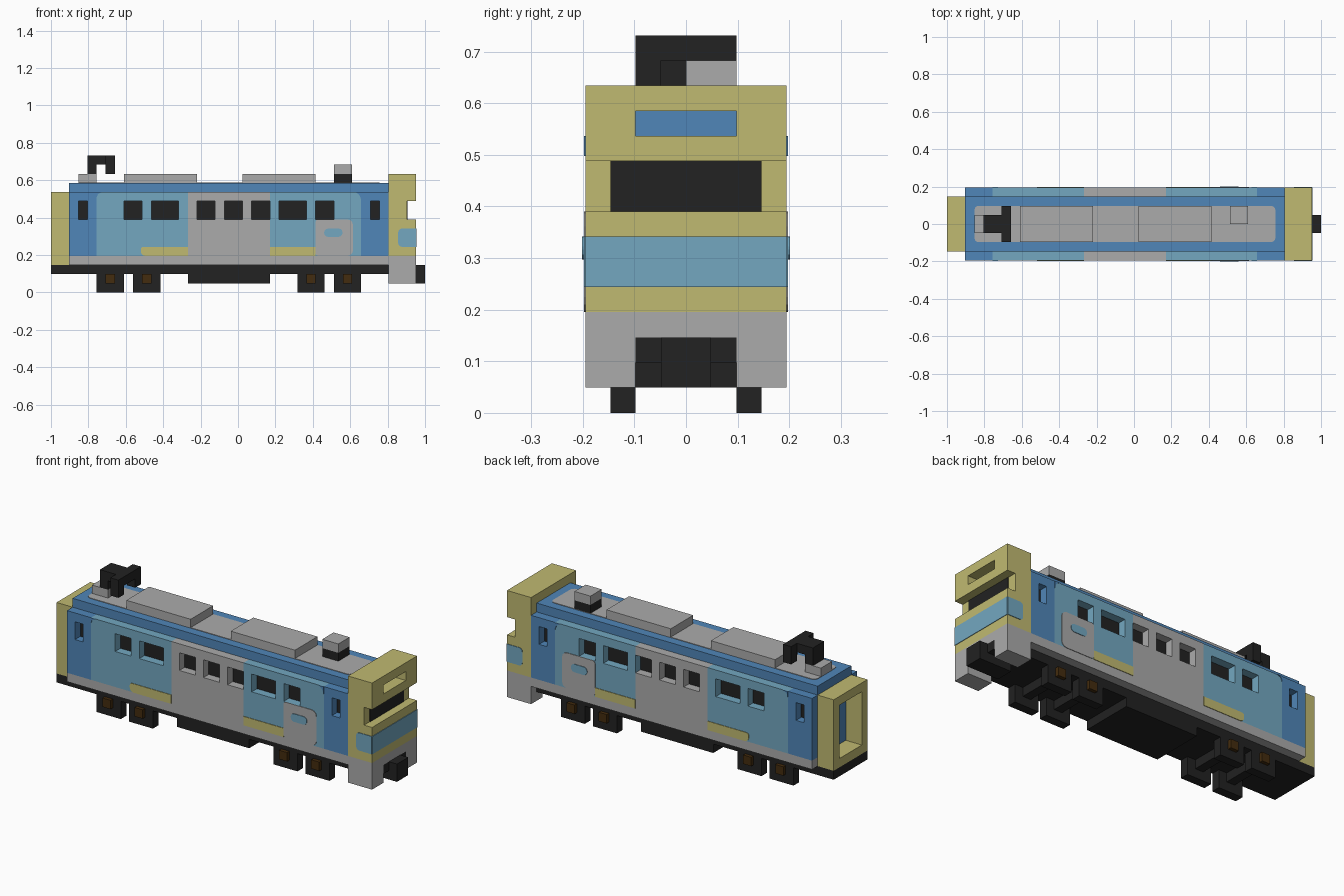
import bpy, bmesh, math
from mathutils import Vector

cube = bpy.data.objects.get("Cube")
if cube:
    bpy.data.objects.remove(cube, do_unlink=True)

U = 2 / 41          # building block size; x counts from the rear end, y from the centre line
T = 0.003           # thickness of painted plates


def P(x, y, z):
    return Vector((-1 + x * U, y * U, z * U))


def lin(c):
    c /= 255
    return c / 12.92 if c <= 0.04045 else ((c + 0.055) / 1.055) ** 2.4


def material(name, r, g, b):
    m = bpy.data.materials.new(name)
    m.use_nodes = True
    col = (lin(r), lin(g), lin(b), 1)
    m.diffuse_color = col
    bsdf = next(n for n in m.node_tree.nodes if n.type == 'BSDF_PRINCIPLED')
    bsdf.inputs["Base Color"].default_value = col
    bsdf.inputs["Roughness"].default_value = 0.8
    return m


YELLOW = material("mustard_yellow", 192, 186, 113)
BLUE = material("deep_blue", 80, 134, 184)
LIGHT = material("light_blue", 115, 167, 192)
GREY = material("grey", 171, 171, 171)
BLACK = material("black", 34, 34, 34)
BROWN = material("dark_brown", 68, 44, 14)


def finish(bm, name, *mats):
    bmesh.ops.recalc_face_normals(bm, faces=bm.faces)
    me = bpy.data.meshes.new(name)
    bm.to_mesh(me)
    bm.free()
    for m in mats:
        me.materials.append(m)
    ob = bpy.data.objects.new(name, me)
    bpy.context.collection.objects.link(ob)
    return ob


def boxes(name, mat, *specs):
    """One object from boxes given as (x0, x1, y0, y1, z0, z1) in blocks."""
    bm = bmesh.new()
    for x0, x1, y0, y1, z0, z1 in specs:
        a, b = P(x0, y0, z0), P(x1, y1, z1)
        for v in bmesh.ops.create_cube(bm, size=1)["verts"]:
            v.co = Vector([(a[i] + b[i]) / 2 + v.co[i] * (b[i] - a[i]) for i in range(3)])
    return finish(bm, name, mat)


def mirror_y(ob):
    m = ob.modifiers.new("other_side", 'MIRROR')
    m.use_axis = (False, True, False)
    m.use_clip = False
    return ob


def rounded(u0, u1, v0, v1, radii):
    """Rectangle outline; radii for corners (u0,v0), (u1,v0), (u1,v1), (u0,v1)."""
    pts = []
    corners = [(u0, v0, 1, 1, 180), (u1, v0, -1, 1, 270), (u1, v1, -1, -1, 0), (u0, v1, 1, -1, 90)]
    for (u, v, su, sv, start), r in zip(corners, radii):
        if r == 0:
            pts.append((u, v))
            continue
        for i in range(4):
            t = math.radians(start + 30 * i)
            pts.append((u + su * r + r * math.cos(t), v + sv * r + r * math.sin(t)))
    return pts


def plate(name, mat, pts, place, push):
    """Thin painted plate: place maps outline points to space, push is its thickness vector."""
    bm = bmesh.new()
    f = bm.faces.new([bm.verts.new(place(u, v)) for u, v in pts])
    top = [bm.verts.new(v.co + Vector(push)) for v in f.verts]
    base = list(f.verts)
    bm.faces.new(top[::-1])
    for i in range(len(base)):
        j = (i + 1) % len(base)
        bm.faces.new((base[i], base[j], top[j], top[i]))
    return finish(bm, name, mat)


def side_plate(name, mat, pts, thick=T):
    return mirror_y(plate(name, mat, pts, lambda u, v: P(u, -4, v), (0, -thick, 0)))


# --- Body core, roof step and sill ---
boxes("body_core", BLUE, (2, 37, -3, 3, 4, 12))
boxes("sill", GREY, (2, 37, -4, 4, 3, 4))

# --- Side walls: grid with window openings, coloured by position along the length ---
WINDOWS = [(3, 4), (8, 10), (11, 14), (16, 18), (19, 21), (22, 24), (25, 28), (29, 31), (35, 36)]
xs = sorted({2, 5, 15, 24, 34, 37} | {x for w in WINDOWS for x in w})
zs = [4, 8, 10, 11]
bm = bmesh.new()
grid = {(x, z): bm.verts.new(P(x, -3.5, z)) for x in xs for z in zs}
for x0, x1 in zip(xs, xs[1:]):
    for z0, z1 in zip(zs, zs[1:]):
        if z0 == 8 and (x0, x1) in WINDOWS:
            continue
        f = bm.faces.new([grid[k] for k in ((x0, z0), (x1, z0), (x1, z1), (x0, z1))])
        mid = (x0 + x1) / 2
        f.material_index = 0 if mid < 5 or mid > 34 else 2 if 15 < mid < 24 else 1
wall = finish(bm, "side_walls", BLUE, LIGHT, GREY)
sol = wall.modifiers.new("thickness", 'SOLIDIFY')
sol.thickness = U
sol.offset = 0
mirror_y(wall)

# --- Window glass at the back of the openings ---
mirror_y(boxes("side_window_glass", BLACK, *[(a, b, -3 - T / U, -3, 8, 10) for a, b in WINDOWS]))

# --- Painted side details ---
side_plate("rear_corner_paint", BLUE, [(5, 10.4), (5.15, 10.8), (5.6, 11), (5, 11)])
side_plate("front_corner_paint", BLUE, [(34, 10.2), (34, 11), (33.4, 11), (33.8, 10.7)])
side_plate("rear_yellow_stripe", YELLOW, rounded(9.85, 15, 4, 5, (0.5, 0, 0, 0.3)))
side_plate("front_yellow_stripe", YELLOW, rounded(24, 29, 4, 5, (0, 0, 0, 0)))
side_plate("side_grey_panel", GREY, rounded(29, 33.1, 4, 8, (0.3, 0.6, 0.6, 0.3)))
side_plate("side_panel_badge", LIGHT, rounded(29.95, 31.95, 6.1, 7, (0.4,) * 4), 2 * T)
plate("roof_grey_paint", GREY, rounded(3, 36, -2, 2, (0.5,) * 4),
      lambda u, v: P(u, v, 12), (0, 0, T))

# --- Rear gangway: open rectangular frame ---
boxes("rear_gangway_frame", YELLOW, (0, 2, -3, 3, 3, 4), (0, 2, -3, 3, 10, 11),
      (0, 2, -3, -2, 4, 10), (0, 2, 2, 3, 4, 10))

# --- Driving cab with windscreen notch and slot above it ---
boxes("cab", YELLOW, (37, 40, -4, 4, 4, 8), (37, 39, -4, 4, 8, 10), (37, 40, -4, 4, 10, 11),
      (37, 40, -4, -2, 11, 12), (37, 40, 2, 4, 11, 12), (37, 40, -4, 4, 12, 13))
boxes("windscreen", BLACK, (39, 39 + T / U, -3, 3, 8, 10))
boxes("cab_front_stripe", LIGHT, (40, 40 + T / U, -4, 4, 5, 7))
side_plate("cab_side_stripe", LIGHT, rounded(38.05, 40, 5, 7, (0.4, 0, 0, 0.4)))
boxes("cab_skirt", GREY, (37, 40, -4, 4, 3, 4), (37, 40, -4, -2, 1, 3), (37, 40, 2, 4, 1, 3))
boxes("coupler", BLACK, (37, 41, -1, 1, 1, 3))

# --- Underframe and equipment box ---
boxes("underframe", BLACK, (0, 37, -3, 3, 2, 3), (37, 40, -2, 2, 2, 3))
boxes("underfloor_equipment", BLACK, (15, 24, -3, 3, 1, 2))

# --- Wheels, hubs and axles ---
for n, x in enumerate((5, 9, 27, 31), 1):
    mirror_y(boxes(f"wheel_{n}", BLACK, (x, x + 3, -3, -2, 0, 2)))
    mirror_y(boxes(f"wheel_hub_{n}", BROWN, (x + 1, x + 2, -3.4, -3, 1, 2)))
    boxes(f"axle_{n}", BLACK, (x + 1, x + 2, -2, 2, 1, 2))

# --- Roof equipment ---
boxes("rear_roof_unit", GREY, (8, 16, -2, 2, 12, 13))
boxes("front_roof_unit", GREY, (21, 29, -2, 2, 12, 13))
boxes("vent_base", BLACK, (31, 33, 0, 2, 12, 13))
boxes("vent_cap", GREY, (31, 33, 0, 2, 13, 14))
boxes("current_collector_base", GREY, (3, 5, -1, 1, 12, 13))
boxes("current_collector", BLACK, (4, 5, -1, 1, 13, 14), (4, 6, -1, 1, 14, 15),
      (6, 7, -2, 2, 14, 15), (6, 7, -2, -1, 13, 14), (6, 7, 1, 2, 13, 14))
